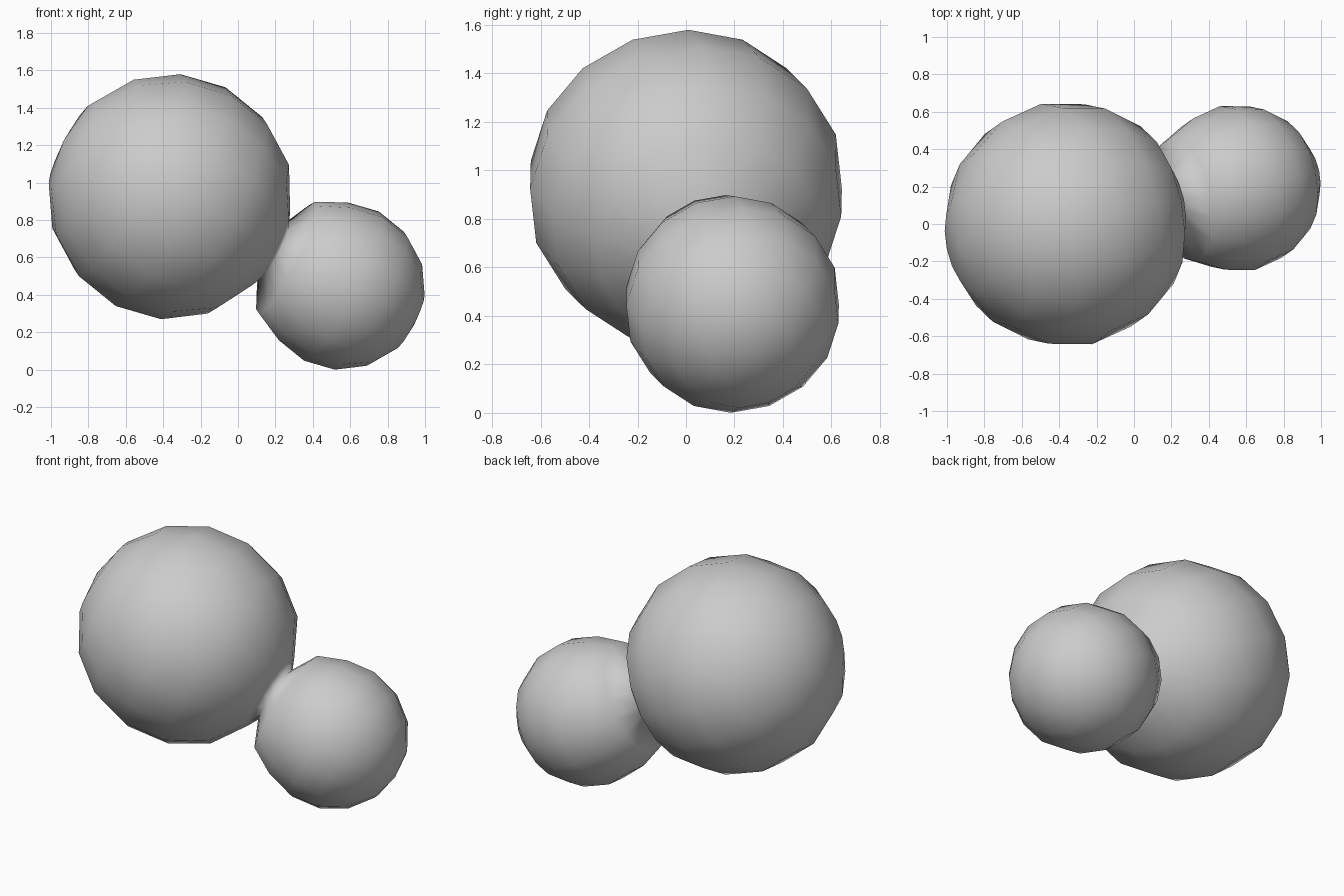
import bpy, bmesh, math
from mathutils import Vector

if "Cube" in bpy.data.objects:
    bpy.data.objects.remove(bpy.data.objects["Cube"])

# Two round lobes on a shared tilted axis
big_c, big_r = Vector((-0.36, 0.0, 0.925)), 0.657
small_c, small_r = Vector((0.553, 0.192, 0.447)), 0.448
axis = small_c - big_c
dist = axis.length
SIDES = 16

# Profile (radius, distance along axis): big lobe, pinched neck, small lobe
STEP = math.pi / 8
profile = [(big_r * math.sin(i * STEP), -big_r * math.cos(i * STEP)) for i in range(1, 7)]
profile += [(0.25, 0.592), (0.175, 0.63)]
profile.append((0.335, dist - 0.335))   # fuller shoulder beside the neck
profile += [(small_r * math.sin(i * STEP), dist - small_r * math.cos(i * STEP))
            for i in range(3, 8)]

bm = bmesh.new()
rings = []
for r, h in profile:
    rings.append([bm.verts.new((r * math.cos(2 * math.pi * k / SIDES),
                                r * math.sin(2 * math.pi * k / SIDES), h))
                  for k in range(SIDES)])
start = bm.verts.new((0, 0, -big_r))
end = bm.verts.new((0, 0, dist + small_r))
for k in range(SIDES):
    n = (k + 1) % SIDES
    bm.faces.new((start, rings[0][n], rings[0][k]))
    bm.faces.new((end, rings[-1][k], rings[-1][n]))
    for a, b in zip(rings, rings[1:]):
        bm.faces.new((a[k], a[n], b[n], b[k]))
bmesh.ops.recalc_face_normals(bm, faces=bm.faces)
for f in bm.faces:
    f.smooth = True

# Aim the lathed body from the big lobe to the small one
rot = axis.to_track_quat('Z', 'Y')
for v in bm.verts:
    v.co = rot @ v.co + big_c

mesh = bpy.data.meshes.new("joined_blobs")
bm.to_mesh(mesh)
bm.free()
bpy.context.collection.objects.link(bpy.data.objects.new("joined_blobs", mesh))
